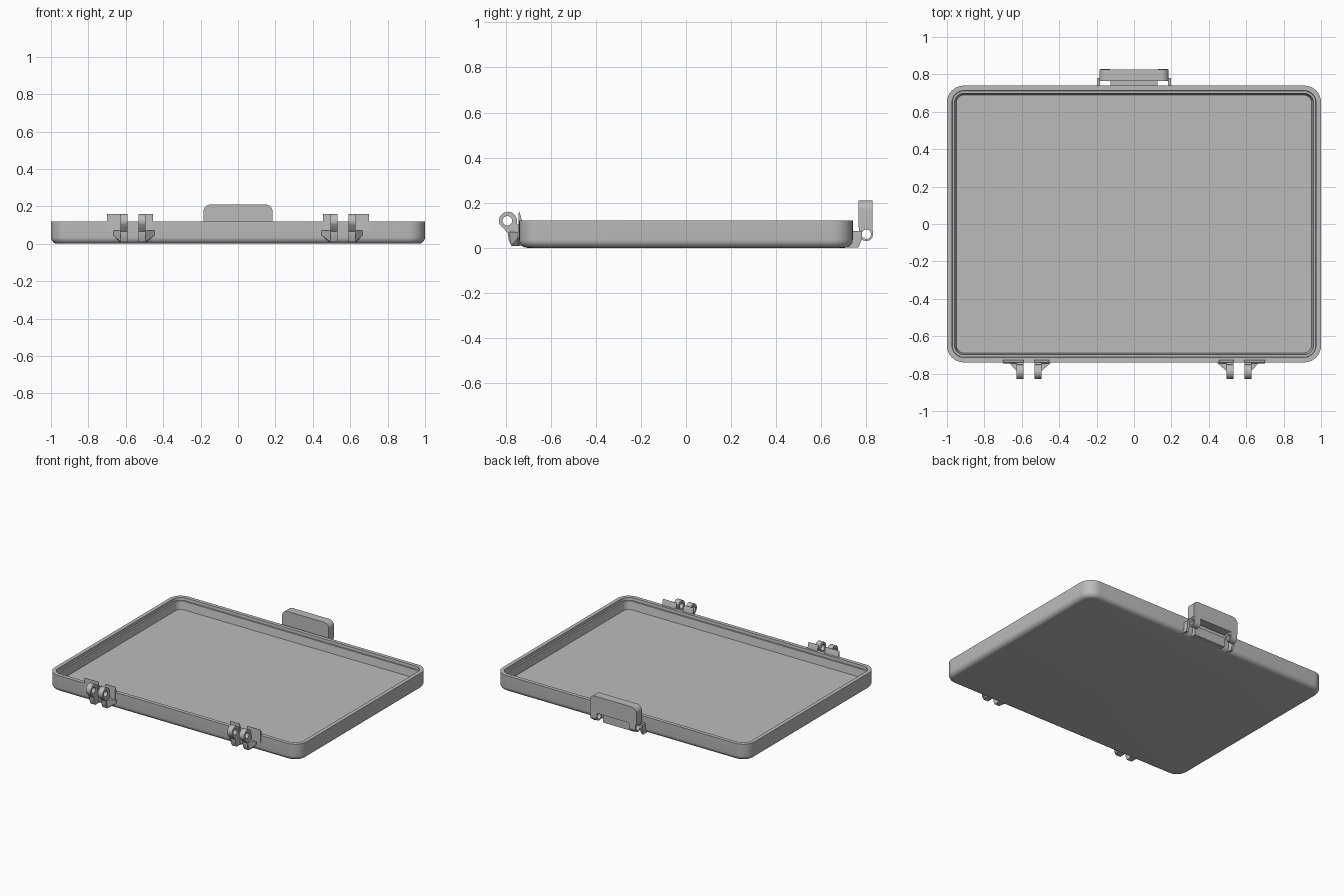
import bpy, bmesh, math
from mathutils import Vector

cube = bpy.data.objects.get("Cube")
if cube:
    bpy.data.objects.remove(cube)

grey = bpy.data.materials.new("plain grey")
grey.use_nodes = True
COLOUR = (0.5, 0.5, 0.5, 1)
grey.diffuse_color = COLOUR
grey.node_tree.nodes["Principled BSDF"].inputs["Base Color"].default_value = COLOUR


def finish(name, bm):
    bmesh.ops.recalc_face_normals(bm, faces=bm.faces)
    mesh = bpy.data.meshes.new(name)
    bm.to_mesh(mesh)
    bm.free()
    mesh.materials.append(grey)
    obj = bpy.data.objects.new(name, mesh)
    bpy.context.collection.objects.link(obj)
    bpy.ops.object.select_all(action='DESELECT')
    obj.select_set(True)
    bpy.context.view_layer.objects.active = obj
    bpy.ops.object.shade_smooth_by_angle(angle=math.radians(35))
    return obj


def arc(cx, cy, r, start, end, n=10):
    """Points on an arc, angles in degrees."""
    return [(cx + r * math.cos(math.radians(start + (end - start) * i / n)),
             cy + r * math.sin(math.radians(start + (end - start) * i / n)))
            for i in range(n + 1)]


def circle(cx, cy, r, n=24):
    return arc(cx, cy, r, 0, 360, n)[:-1]


def prism(name, outlines, axis, lo, hi):
    """Extrude an outline with optional holes along x or y."""
    bm = bmesh.new()
    for pts in outlines:
        verts = [bm.verts.new((lo, a, b) if axis == 'x' else (a, lo, b)) for a, b in pts]
        for i, v in enumerate(verts):
            bm.edges.new((verts[i - 1], v))
    bmesh.ops.triangle_fill(bm, edges=bm.edges[:], use_beauty=True)
    ext = bmesh.ops.extrude_face_region(bm, geom=bm.faces[:])
    shift = Vector((hi - lo, 0, 0)) if axis == 'x' else Vector((0, hi - lo, 0))
    bmesh.ops.translate(bm, vec=shift,
                        verts=[g for g in ext["geom"] if isinstance(g, bmesh.types.BMVert)])
    return finish(name, bm)


def rect(a0, a1, b0, b1):
    return [(a0, b0), (a1, b0), (a1, b1), (a0, b1)]


def hull(name, pts):
    bm = bmesh.new()
    for p in pts:
        bm.verts.new(p)
    bmesh.ops.convex_hull(bm, input=bm.verts[:])
    return finish(name, bm)


# Tray: rounded rectangle rings joined along an inset / height section
def ring(bm, inset, z):
    r = 0.09 - inset
    x, y = 1 - 0.09, 0.74 - 0.09
    pts = []
    for k, (sx, sy) in enumerate([(1, 1), (-1, 1), (-1, -1), (1, -1)]):
        pts += arc(sx * x, sy * y, r, 90 * k, 90 * k + 90, 8)
    return [bm.verts.new((px, py, z)) for px, py in pts]


section = [(0.05 + a, b) for a, b in arc(-0.015, 0.05, 0.035, 270, 180, 6)]
section = [(i, z * 0.05 / 0.05 - 0.015) for i, z in section]
section += [(0, 0.12), (0.027, 0.12), (0.029, 0.1), (0.041, 0.1), (0.051, 0.045)]
bm = bmesh.new()
rings = [ring(bm, i, z) for i, z in section]
for a, b in zip(rings, rings[1:]):
    for i in range(len(a)):
        bm.faces.new((a[i - 1], a[i], b[i], b[i - 1]))
bm.faces.new(rings[0])
bm.faces.new(rings[-1])
finish("tray", bm)

# Front hinges: ear, flared gusset and upright tab, mirrored left and right
ear_outline = arc(-0.79, 0.12, 0.04, 0, 205, 16) + [
    (-0.79, 0.065), (-0.788, 0.035), (-0.775, 0.008), (-0.715, 0.008),
    (-0.735, 0.05), (-0.735, 0.1), (-0.75, 0.105)]
tab_outline = [(-0.745, 0.07), (-0.725, 0.07), (-0.728, 0.12), (-0.736, 0.15),
               (-0.74, 0.16), (-0.742, 0.16)]
for side, label in ((1, "left"), (-1, "right")):
    for x0, x1, tip, flare, place in ((0.59, 0.628, 0.70, 0.665, "outer"),
                                      (0.533, 0.495, 0.455, 0.447, "inner")):
        name = f"{label}_{place}_hinge_"
        prism(name + "ear", [ear_outline, circle(-0.793, 0.12, 0.021)],
              'x', side * x0, side * x1)
        prism(name + "tab", [tab_outline], 'x', side * x0, side * tip)
        near = x1 + (flare - x1) * 0.15
        hull(name + "gusset", [(side * x, y, z) for x, y, z in (
            (x0, -0.72, 0.07), (flare, -0.72, 0.07), (flare, -0.745, 0.07),
            (flare, -0.745, 0.045), (near, -0.745, 0.01), (x0, -0.72, 0.01),
            (near, -0.77, 0.07), (x1, -0.786, 0.07), (x0, -0.786, 0.07),
            (x1, -0.776, 0.01), (x0, -0.776, 0.01))])

# Rear bracket: middle block with outer cheeks
block = [(0.70, 0.002), (0.765, 0.002), (0.765, 0.07), (0.73, 0.07)]
prism("latch_bracket", [block], 'x', -0.125, 0.125)
cheek = [(0.70, 0.002), (0.765, 0.002), (0.78, 0.035), (0.78, 0.075), (0.73, 0.075)]

# Rear latch: rounded plate with pierced pivot ears below
plate = [(-0.185, 0.09), (0.185, 0.09)]
plate += arc(0.145, 0.17, 0.04, 0, 90) + arc(-0.145, 0.17, 0.04, 90, 180)
prism("latch_plate", [plate], 'y', 0.765, 0.827)
pivot = arc(0.8, 0.06, 0.03, 180, 360, 14) + [(0.827, 0.095), (0.766, 0.095)]
for side, label in ((1, "left"), (-1, "right")):
    prism(label + "_bracket_cheek", [cheek], 'x', side * 0.182, side * 0.198)
    prism(label + "_latch_ear", [pivot, circle(0.8, 0.06, 0.021)],
          'x', side * 0.128, side * 0.18)
